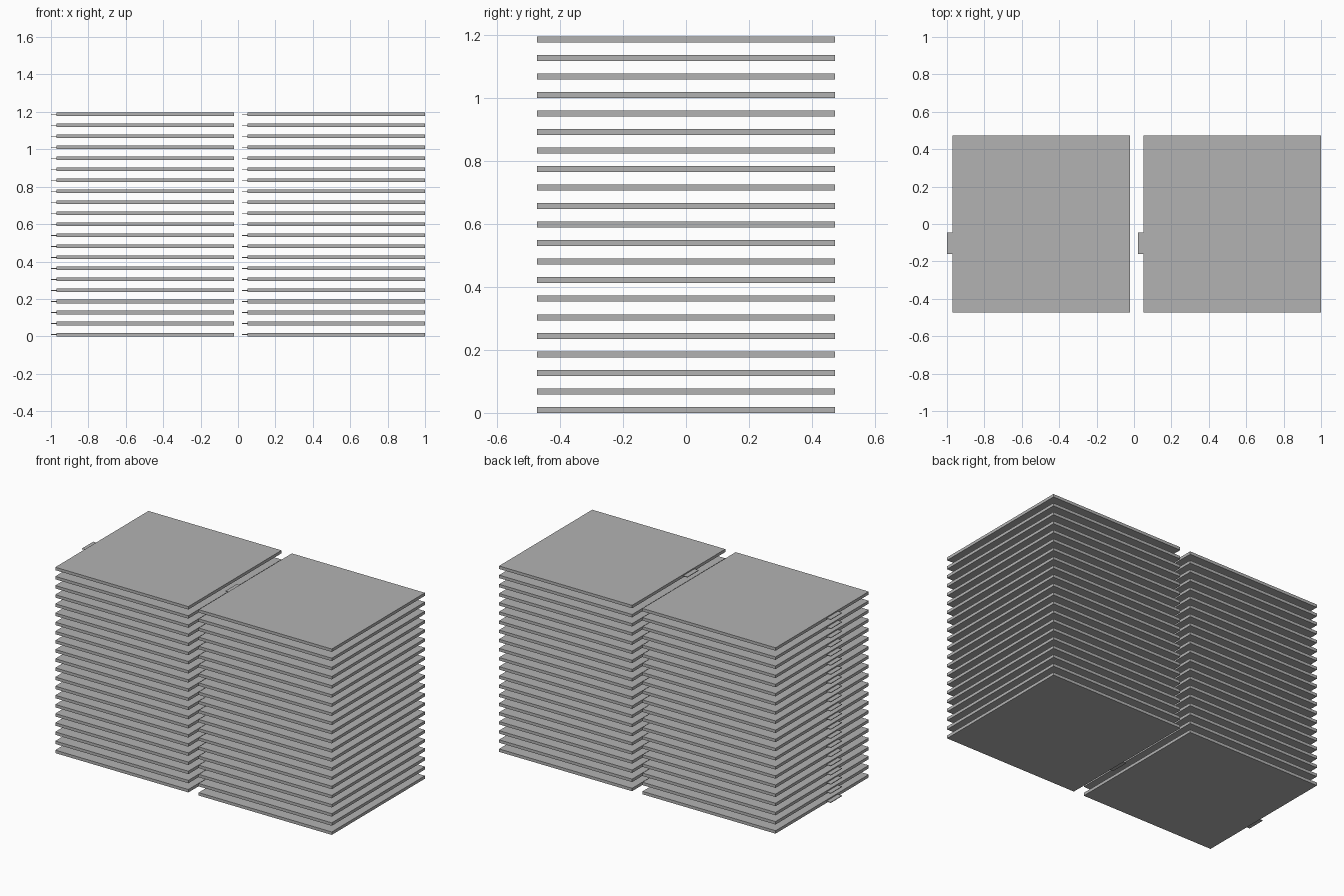
import bpy

# Remove the default cube
cube = bpy.data.objects.get("Cube")
if cube:
    bpy.data.objects.remove(cube, do_unlink=True)

LAYERS = 21
SIDE = 0.948
THICK = 0.019
PITCH = 0.0589

grey = bpy.data.materials.new("plain grey")
grey.use_nodes = True
colour = (0.45, 0.45, 0.45, 1)
grey.diffuse_color = colour
grey.node_tree.nodes["Principled BSDF"].inputs["Base Color"].default_value = colour


def stacked_box(name, centre, size):
    """A box repeated upwards once per layer."""
    bpy.ops.mesh.primitive_cube_add(size=1, location=centre)
    obj = bpy.context.object
    obj.name = name
    obj.scale = size
    bpy.ops.object.transform_apply(location=False, rotation=False, scale=True)
    obj.data.materials.append(grey)
    stack = obj.modifiers.new("layers", "ARRAY")
    stack.count = LAYERS
    stack.use_relative_offset = False
    stack.use_constant_offset = True
    stack.constant_offset_displace = (0, 0, PITCH)
    return obj


# Two stacks of square panels, each panel with a thin tab on its -x edge
for side, edge in (("right", -0.97), ("left", 0.052)):
    stacked_box(side + "_panels", (edge + SIDE / 2, 0, THICK / 2), (SIDE, SIDE, THICK))
    stacked_box(side + "_tabs", (edge - 0.015, -0.103, THICK / 2), (0.03, 0.115, 0.004))
